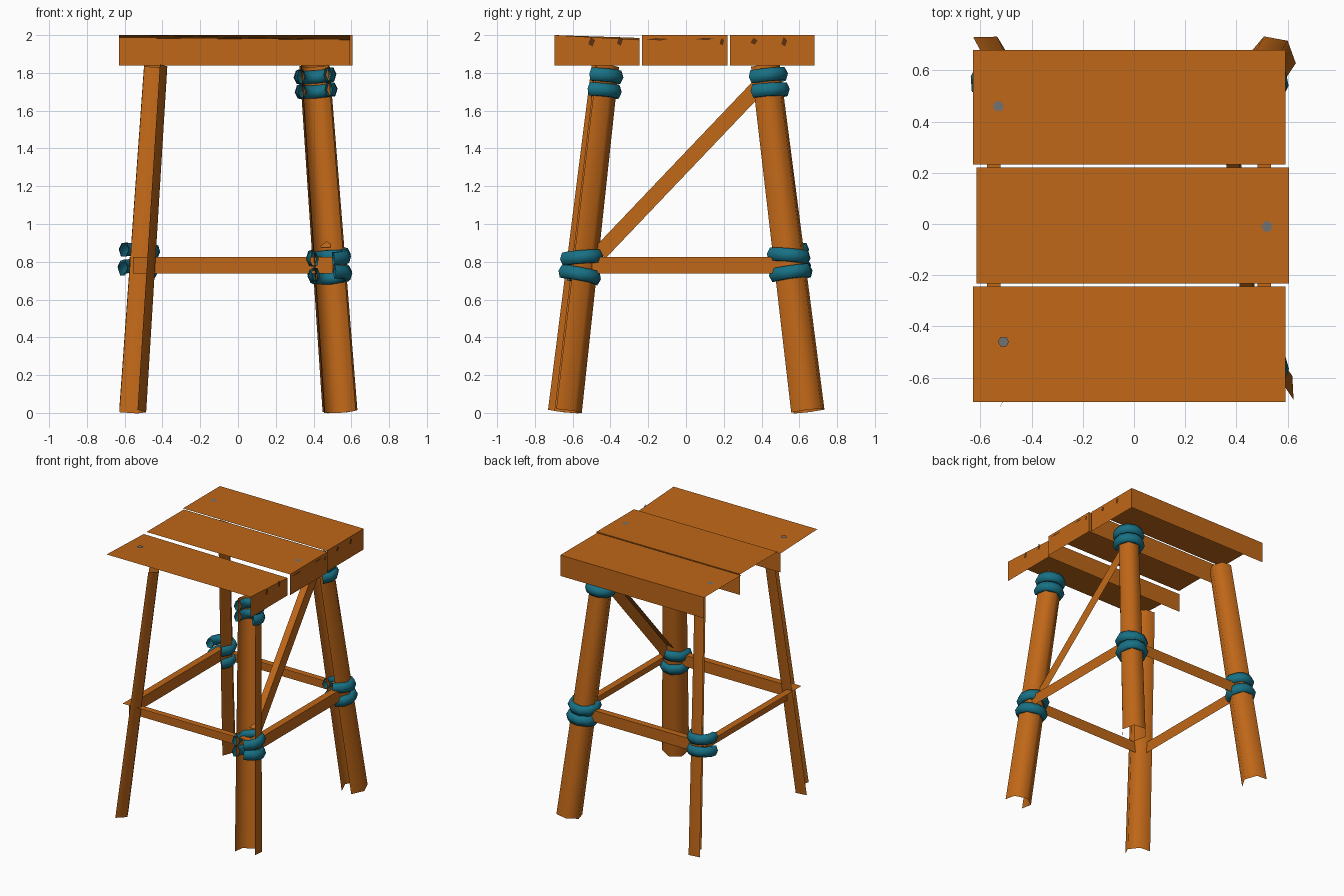
import bpy, bmesh, math
from mathutils import Vector, Matrix

if "Cube" in bpy.data.objects:
    bpy.data.objects.remove(bpy.data.objects["Cube"])


def material(name, rgb):
    m = bpy.data.materials.new(name)
    m.diffuse_color = (*rgb, 1)
    m.use_nodes = True
    m.node_tree.nodes["Principled BSDF"].inputs["Base Color"].default_value = m.diffuse_color
    return m


WOOD = material("orange wood", (0.52, 0.135, 0.009))
ROPE = material("teal rope", (0.009, 0.165, 0.235))
NAIL = material("grey nail", (0.17, 0.17, 0.17))
GRAIN = material("dark brown grain", (0.11, 0.03, 0.004))


def make(name, verts, faces, mat, smooth=False):
    mesh = bpy.data.meshes.new(name)
    mesh.from_pydata([tuple(v) for v in verts], [], faces)
    mesh.materials.append(mat)
    for p in mesh.polygons:
        p.use_smooth = smooth
    ob = bpy.data.objects.new(name, mesh)
    bpy.context.collection.objects.link(ob)
    return ob


def open_box(name, x, y, z, drop=0.0):
    """Box shell with only its top, right (+x) and back (+y) faces; drop lowers the top's back edge."""
    v = [(a, b, c) for c in z for b in y for a in x]
    if drop:
        v[6], v[7] = (x[0], y[1], z[1] - drop * 0.6), (x[1], y[1], z[1] - drop)
    return make(name, v, [(4, 5, 7, 6), (1, 3, 7, 5), (3, 2, 6, 7)], WOOD)


def frame(direction):
    """Two vectors square to a near-vertical direction, close to x and y."""
    d = direction.normalized()
    u = (Vector((1, 0, 0)) - d * d.x).normalized()
    return u, d.cross(u)


# Seat planks
open_box("back_plank", (-0.63, 0.592), (0.232, 0.68), (1.84, 2.0))
open_box("middle_plank", (-0.615, 0.605), (-0.232, 0.22), (1.84, 2.0))
open_box("front_plank", (-0.63, 0.592), (-0.695, -0.245), (1.84, 2.0), 0.025)

# Nail heads: thin hexagons on the planks
for i, (nx, ny) in enumerate([(-0.53, 0.46), (0.52, -0.01), (-0.51, -0.46)]):
    pts = [(nx + 0.022 * math.cos(k * math.pi / 3), ny + 0.022 * math.sin(k * math.pi / 3), 2.001)
           for k in range(6)]
    make(f"nail_{i + 1}", pts, [tuple(range(6))], NAIL)

# Dark grain marks on the plank ends: (x of the end, y, z, half width, half height)
ENDS = [(0.592, -0.5, 1.965, 0.018, 0.025), (0.592, -0.35, 1.968, 0.016, 0.025),
        (0.605, -0.15, 1.978, 0.06, 0.006), (0.605, 0.1, 1.98, 0.05, 0.006),
        (0.605, 0.19, 1.965, 0.012, 0.02), (0.592, 0.36, 1.968, 0.018, 0.018),
        (0.592, 0.52, 1.965, 0.016, 0.025)]
for i, (x, y, z, a, b) in enumerate(ENDS):
    pts = [(x + 0.002, y + a * s, z + b * t) for s, t in ((-1, -0.5), (0.3, -1), (1, 0.3), (-0.2, 1))]
    make(f"end_grain_{i + 1}", pts, [(0, 1, 2, 3)], GRAIN)

# Legs: open six-sided tapered posts (bottom, top, start angle, facets kept)
LEGS = {
    "front_left_leg": ((-0.58, -0.65), (-0.455, -0.43), -59, 3),
    "back_left_leg": ((-0.58, 0.65), (-0.455, 0.42), -59, 3),
    "front_right_leg": ((0.54, -0.645), (0.405, -0.435), -27, 4),
    "back_right_leg": ((0.54, 0.645), (0.405, 0.42), -70, 5),
}


def leg_axis(name):
    b, t = LEGS[name][:2]
    return Vector((*b, 0.01)), Vector((*t, 1.84))


for name, (_, _, start, count) in LEGS.items():
    b, t = leg_axis(name)
    u, w = frame(t - b)
    verts = []
    for c, r in ((b, 0.094), (t, 0.081)):
        for k in range(count + 1):
            a = math.radians(start + 60 * k)
            verts.append(c + r * (u * math.cos(a) + w * math.sin(a)))
    n = count + 1
    make(name, verts, [(k, k + 1, n + k + 1, n + k) for k in range(count)], WOOD, True)

# Rungs between the legs
Z = (0.738, 0.825)
open_box("front_rung", (-0.555, 0.50), (-0.58, -0.53), Z)
open_box("back_rung", (-0.555, 0.50), (0.53, 0.58), Z)
open_box("left_rung", (-0.575, -0.522), (-0.58, 0.57), Z)
open_box("right_rung", (0.482, 0.536), (-0.58, 0.57), Z)

# Diagonal brace on the right side: outer and upper faces
p, q = Vector((0.465, -0.455, 0.847)), Vector((0.37, 0.41, 1.755))
up = Vector((0, -(q - p).z, (q - p).y)).normalized() * 0.041
side = Vector((0.026, 0, 0))
bv = [c + sx * side + sz * up for c in (p, q) for sx, sz in ((1, -1), (1, 1), (-1, 1))]
make("diagonal_brace", bv, [(0, 3, 4, 1), (1, 4, 5, 2)], WOOD)


# Rope lashings: tilted, faceted open rings round the legs
def rope(name, leg, z, start, end, tilt, radius):
    b, t = leg_axis(leg)
    c = b.lerp(t, (z - b.z) / (t.z - b.z))
    d = Matrix.Rotation(math.radians(tilt), 3, "X") @ (t - b).normalized()
    u, w = frame(d)
    segs, sides = 8, 6
    verts, faces = [], []
    for i in range(segs + 1):
        a = math.radians(start + (end - start) * i / segs)
        out = u * math.cos(a) + w * math.sin(a)
        for k in range(sides):
            s = 2 * math.pi * k / sides
            verts.append(c + out * (radius + 0.027 * math.cos(s)) + d * 0.04 * math.sin(s))
    for i in range(segs):
        for k in range(sides):
            m = (k + 1) % sides
            faces.append((i * sides + k, (i + 1) * sides + k, (i + 1) * sides + m, i * sides + m))
    make(name, verts, faces, ROPE, True)


# leg, height, start and end angle, tilt of lower and upper ring, radius, spacing
LASHINGS = [
    ("front_right_leg", 0.775, -75, 215, -4, 11, 0.092, 0.045),
    ("back_right_leg", 0.785, -80, 215, 1, -12, 0.092, 0.045),
    ("back_left_leg", 0.81, -55, 200, 3, -4, 0.085, 0.048),
    ("front_right_leg", 1.745, -40, 210, 2, 2, 0.084, 0.039),
    ("back_right_leg", 1.745, -55, 215, -3, -1, 0.088, 0.039),
]
for i, (leg, z, s, e, low, high, r, gap) in enumerate(LASHINGS):
    rope(f"rope_lower_{i + 1}", leg, z - gap, s, e, low, r)
    rope(f"rope_upper_{i + 1}", leg, z + gap, s, e, high, r)
